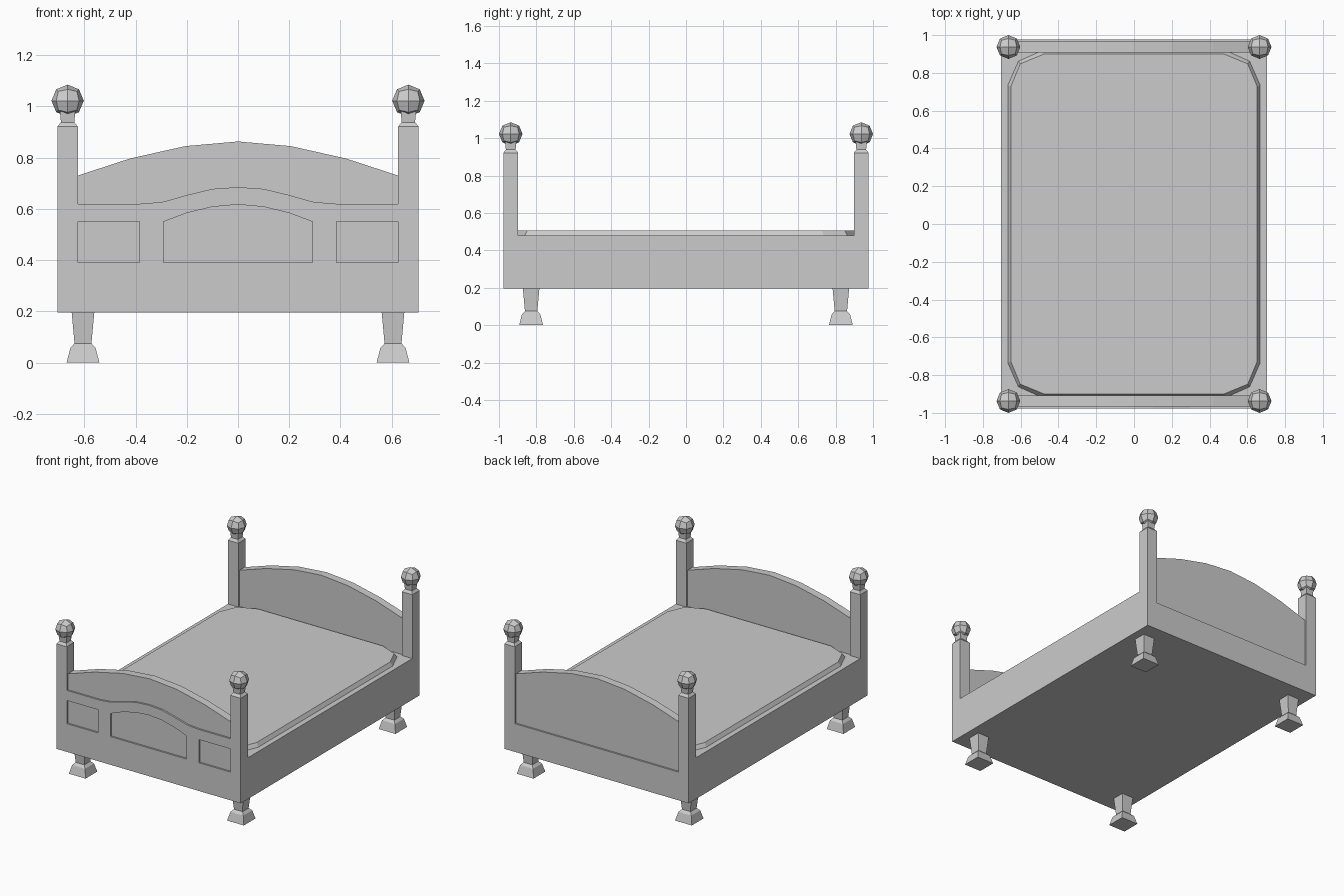
import bpy
import bmesh
from mathutils import Vector

cube = bpy.data.objects.get("Cube")
if cube:
    bpy.data.objects.remove(cube, do_unlink=True)

grey = bpy.data.materials.new("plain grey")
grey.use_nodes = True
grey.diffuse_color = (0.6, 0.6, 0.6, 1)
grey.node_tree.nodes["Principled BSDF"].inputs["Base Color"].default_value = (0.6, 0.6, 0.6, 1)


def finish(name, bm):
    bmesh.ops.recalc_face_normals(bm, faces=bm.faces)
    mesh = bpy.data.meshes.new(name)
    bm.to_mesh(mesh)
    bm.free()
    mesh.materials.append(grey)
    obj = bpy.data.objects.new(name, mesh)
    bpy.context.collection.objects.link(obj)
    return obj


def loft(name, rings):
    """Join matching closed rings of points and cap both ends."""
    bm = bmesh.new()
    loops = [[bm.verts.new(p) for p in ring] for ring in rings]
    for a, b in zip(loops, loops[1:]):
        for i in range(len(a)):
            j = (i + 1) % len(a)
            bm.faces.new((a[i], a[j], b[j], b[i]))
    bm.faces.new(loops[0])
    bm.faces.new(loops[-1])
    return finish(name, bm)


def upright(name, outline, y0, y1):
    """Extrude an (x, z) outline along y."""
    return loft(name, [[(x, y, z) for x, z in outline] for y in (y0, y1)])


def square_turning(name, x, y, profile):
    """Square section post; profile holds (half width, height)."""
    corners = ((-1, -1), (1, -1), (1, 1), (-1, 1))
    return loft(name, [[(x + w * u, y + w * v, z) for u, v in corners] for w, z in profile])


def mirror_x(half):
    """Complete an outline that starts and ends on the centre line or is open there."""
    return half + [(-x, z) for x, z in reversed(half) if x > 0]


def four_way(quarter):
    """Complete a plan outline from its +x +y corner, listed anticlockwise."""
    right = [(x, -y) for x, y in reversed(quarter)] + quarter
    return right + [(-x, -y) for x, y in right]


def faceted_ball(name, centre, radius):
    """Subdivided cube pushed out to a sphere."""
    bm = bmesh.new()
    bmesh.ops.create_cube(bm, size=2)
    bmesh.ops.subdivide_edges(bm, edges=bm.edges[:], cuts=1, use_grid_fill=True)
    for v in bm.verts:
        v.co = Vector(centre) + v.co.normalized() * radius
    return finish(name, bm)


HALF_X, POST_IN_X = 0.705, 0.625
HALF_Y, POST_IN_Y = 0.977, 0.897
BASE_Z, SIDE_Z, RAIL_Z = 0.195, 0.48, 0.39

# Bed base, notched at the corners for the posts
plan = four_way([(HALF_X, POST_IN_Y), (POST_IN_X, POST_IN_Y), (POST_IN_X, 0.93)])
loft("bed_base", [[(x, y, z) for x, y in plan] for z in (BASE_Z, SIDE_Z)])

# Mattress with cut corners and sloping edge
lower = four_way([(0.668, 0.735), (0.612, 0.862), (0.5, 0.912)])
upper = four_way([(0.652, 0.728), (0.602, 0.848), (0.478, 0.899)])
loft("mattress", [[(x, y, SIDE_Z - 0.01) for x, y in lower],
                  [(x, y, SIDE_Z) for x, y in lower],
                  [(x, y, 0.506) for x, y in upper]])

# Arched end boards, each with a flush rail below
arch = mirror_x([(0, 0.863), (0.205, 0.845), (0.42, 0.797), (POST_IN_X, 0.73), (POST_IN_X, 0.2)])
rail = mirror_x([(POST_IN_X, BASE_Z), (POST_IN_X, RAIL_Z)])
for end, s in (("foot", -1), ("head", 1)):
    upright(end + "_board", arch, s * 0.909, s * 0.965)
    upright(end + "_rail", rail, s * 0.93, s * HALF_Y)

# Raised frame around the three front panels
top_curve = [(0, 0.685), (0.1, 0.678), (0.195, 0.655), (0.295, 0.627), (0.38, 0.62), (POST_IN_X, 0.62)]
panel_edge = [(POST_IN_X, 0.55), (0.385, 0.55), (0.385, RAIL_Z), (0.29, RAIL_Z),
              (0.29, 0.55), (0.2, 0.584), (0.1, 0.608), (0, 0.617)]
upright("front_panel_frame", mirror_x(top_curve + panel_edge), -0.955, -HALF_Y)

# Corner posts, ball finials and feet
for side, sx in (("right", -1), ("left", 1)):
    for end, sy in (("front", -1), ("back", 1)):
        tag = end + "_" + side
        x, y = sx * 0.665, sy * 0.937
        square_turning(tag + "_post", x, y,
                       [(0.04, BASE_Z), (0.04, 0.921), (0.026, 0.938), (0.03, 0.98)])
        faceted_ball(tag + "_finial", (x, y, 1.022), 0.063)
        square_turning(tag + "_leg", sx * 0.605, sy * 0.828,
                       [(0.064, 0), (0.049, 0.058), (0.033, 0.075), (0.044, BASE_Z)])
